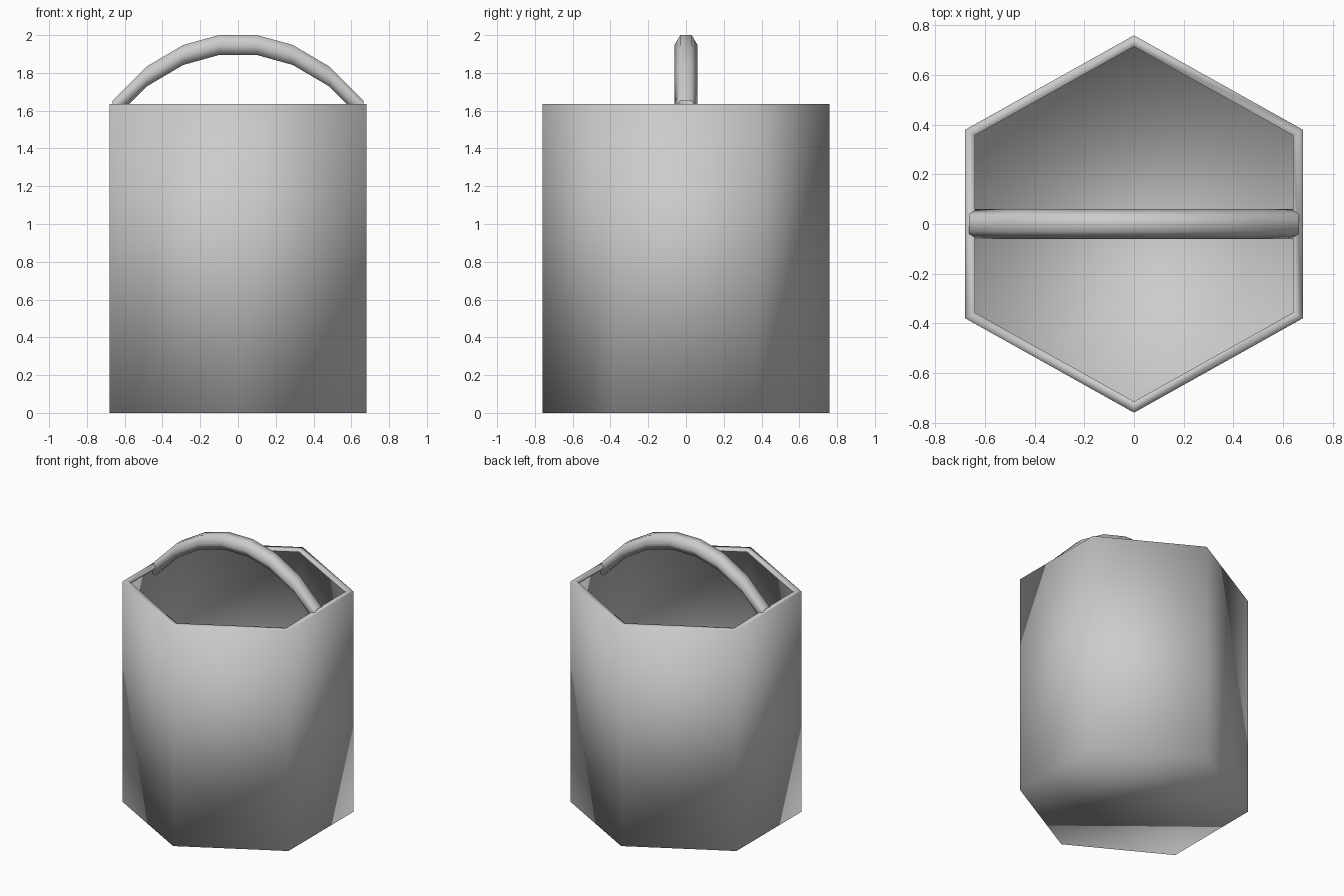
import bpy, bmesh
from math import sin, cos, pi
from mathutils import Vector

if "Cube" in bpy.data.objects:
    bpy.data.objects.remove(bpy.data.objects["Cube"])


def finish(name, bm):
    bmesh.ops.recalc_face_normals(bm, faces=bm.faces)
    for f in bm.faces:
        f.smooth = True
    me = bpy.data.meshes.new(name)
    bm.to_mesh(me)
    bm.free()
    ob = bpy.data.objects.new(name, me)
    bpy.context.collection.objects.link(ob)
    return ob


def loft(bm, rings):
    for a, b in zip(rings, rings[1:]):
        for i in range(len(a)):
            j = (i + 1) % len(a)
            bm.faces.new((a[i], a[j], b[j], b[i]))


# Hexagonal bucket: bottom, outer wall and rim with a short inner lip
bm = bmesh.new()


def hexagon(rx, ry, z):
    return [bm.verts.new((rx * cos(pi / 6 + i * pi / 3) / cos(pi / 6),
                          ry * sin(pi / 6 + i * pi / 3), z)) for i in range(6)]


rings = [hexagon(0.68, 0.76, 0), hexagon(0.68, 0.76, 1.635),
         hexagon(0.64, 0.715, 1.635), hexagon(0.64, 0.715, 1.615)]
loft(bm, rings)
bm.faces.new(rings[0])
finish("bucket", bm)

# Arched handle: upright hexagonal sections along a faceted arc
half = [(0.10, 1.9475), (0.29, 1.895), (0.485, 1.78), (0.665, 1.598)]
path = [(-x, z) for x, z in reversed(half)] + half
bm = bmesh.new()
loft(bm, [[bm.verts.new((x, 0.061 * cos(k * pi / 3), z + 0.061 * sin(k * pi / 3)))
           for k in range(6)] for x, z in path])
finish("handle", bm)
